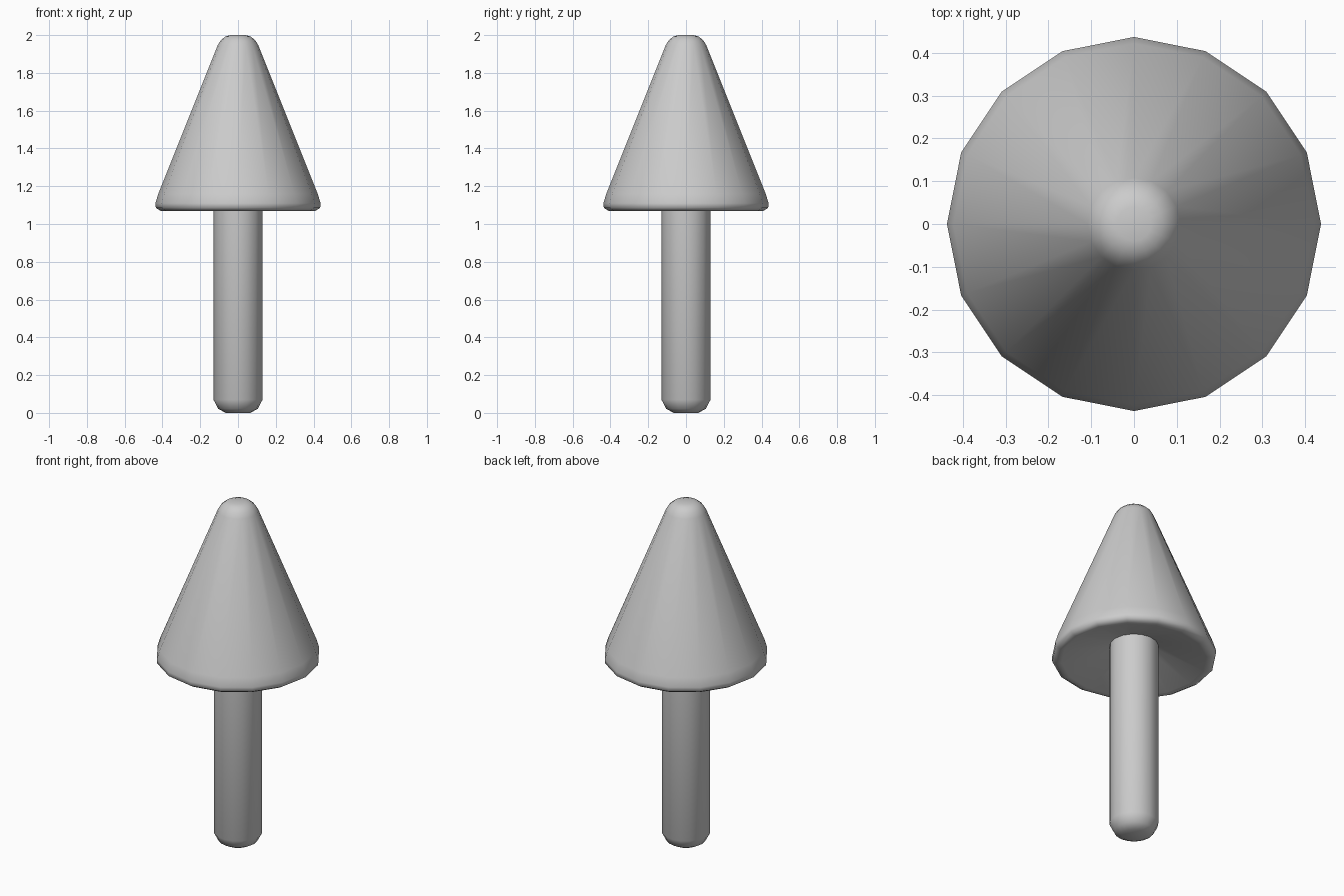
import bpy, bmesh, math

if "Cube" in bpy.data.objects:
    bpy.data.objects.remove(bpy.data.objects["Cube"])

SIDES = 16


def lathe(name, profile, cap_start=False, cap_end=False):
    """Spin an (r, z) profile, listed bottom/inside to top, around z."""
    bm = bmesh.new()
    rings = []
    for r, z in profile:
        rings.append([bm.verts.new((r * math.cos(2 * math.pi * i / SIDES),
                                    r * math.sin(2 * math.pi * i / SIDES), z))
                      for i in range(SIDES)])
    for low, high in zip(rings, rings[1:]):
        for i in range(SIDES):
            j = (i + 1) % SIDES
            bm.faces.new((low[i], low[j], high[j], high[i]))
    if cap_start:
        bm.faces.new(rings[0][::-1])
    if cap_end:
        bm.faces.new(rings[-1])
    for f in bm.faces:
        f.smooth = True
    mesh = bpy.data.meshes.new(name)
    bm.to_mesh(mesh)
    bm.free()
    obj = bpy.data.objects.new(name, mesh)
    bpy.context.collection.objects.link(obj)
    return obj


# Stem with a rounded foot, running up into the hollow of the cap
lathe("stem", [(0.065, 0.0), (0.105, 0.022), (0.13, 0.07), (0.13, 1.165)],
      cap_start=True)

# Conical cap: hollow underside, rounded rim, sloping side, rounded tip
lathe("cone_cap", [(0.125, 1.16), (0.385, 1.073), (0.41, 1.07), (0.435, 1.085),
                   (0.437, 1.11), (0.422, 1.16), (0.108, 1.945),
                   (0.092, 1.972), (0.068, 1.992), (0.04, 2.0)],
      cap_end=True)
